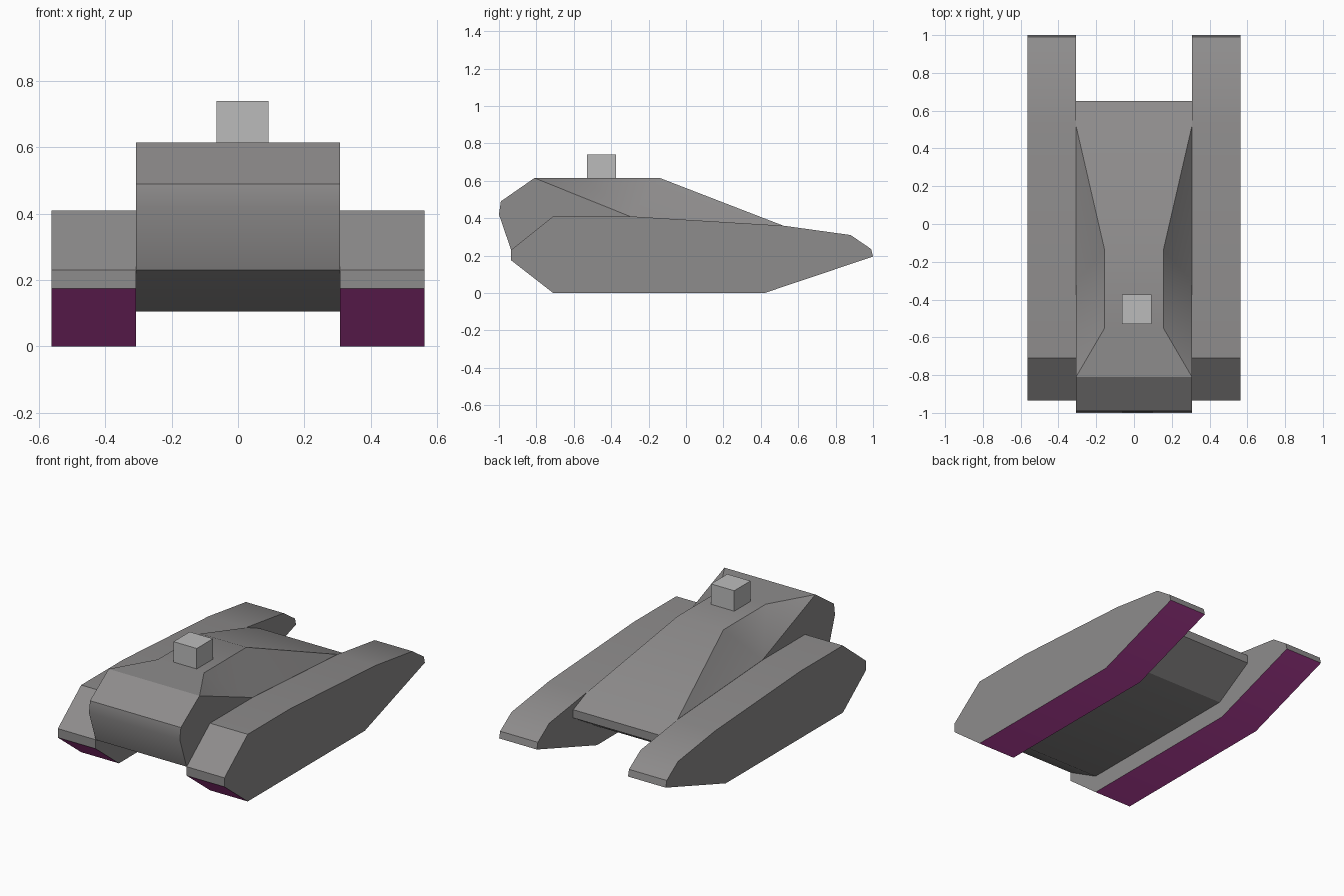
import bpy, bmesh, math

cube = bpy.data.objects.get("Cube")
if cube:
    bpy.data.objects.remove(cube, do_unlink=True)


def material(name, rgb):
    m = bpy.data.materials.new(name)
    m.use_nodes = True
    m.diffuse_color = (*rgb, 1)
    m.node_tree.nodes["Principled BSDF"].inputs["Base Color"].default_value = (*rgb, 1)
    return m


grey = material("armour_grey", (0.27, 0.262, 0.262))
purple = material("underside_purple", (0.55, 0.06, 0.4))
pale = material("pale_grey", (0.5, 0.5, 0.5))


def finish(bm, name, mats):
    bmesh.ops.recalc_face_normals(bm, faces=bm.faces)
    mesh = bpy.data.meshes.new(name)
    bm.to_mesh(mesh)
    bm.free()
    for m in mats:
        mesh.materials.append(m)
    ob = bpy.data.objects.new(name, mesh)
    bpy.context.collection.objects.link(ob)
    bpy.ops.object.select_all(action="DESELECT")
    ob.select_set(True)
    bpy.context.view_layer.objects.active = ob
    bpy.ops.object.shade_smooth_by_angle(angle=math.radians(30))
    return ob


def belt(bm, stations):
    """Skin a closed loop of (y, z, x_min, x_max) stations across x."""
    lo = [bm.verts.new((a, y, z)) for y, z, a, b in stations]
    hi = [bm.verts.new((b, y, z)) for y, z, a, b in stations]
    n = len(stations)
    faces = [bm.faces.new((lo[i], lo[(i + 1) % n], hi[(i + 1) % n], hi[i]))
             for i in range(n)]
    return lo, hi, faces


# Track pods: side profile swept across their width, running faces in purple
POD = [(-0.71, 0), (0.42, 0), (1, 0.195), (0.99, 0.235), (0.88, 0.31), (0.52, 0.36),
       (-0.3, 0.41), (-0.71, 0.41), (-0.935, 0.23), (-0.935, 0.175)]
for side, inner, outer in (("left", 0.308, 0.563), ("right", -0.563, -0.308)):
    bm = bmesh.new()
    lo, hi, _ = belt(bm, [(y, z, inner, outer) for y, z in POD])
    bm.faces.new(lo)
    bm.faces.new(hi)
    bm.normal_update()
    bmesh.ops.recalc_face_normals(bm, faces=bm.faces)
    for f in bm.faces:
        f.material_index = int(f.normal.z < -0.5)
    finish(bm, side + "_track_pod", [grey, purple])

# Hull: a full-width belt whose roof pinches in at the waist
W, WAIST = 0.307, 0.155
HULL = [(-0.81, 0.615, W), (-0.99, 0.49, W), (-1, 0.42, W), (-0.935, 0.23, W),
        (-0.71, 0.105, W), (0.4, 0.105, W), (0.65, 0.255, W), (0.65, 0.305, W),
        (0.52, 0.36, W), (-0.14, 0.615, WAIST), (-0.55, 0.615, WAIST)]
bm = bmesh.new()
lo, hi, _ = belt(bm, [(y, z, -w, w) for y, z, w in HULL])
for edge, x in ((lo, -W), (hi, W)):
    low = bm.verts.new((x, -0.3, 0.41))
    bm.faces.new(edge[:9] + [low])                  # flat side
    rim = [edge[0], edge[10], edge[9], edge[8]]     # sloped shoulder
    for a, b in zip(rim, rim[1:]):
        bm.faces.new((a, b, low))
finish(bm, "hull", [grey])

# Small roof box, slightly off centre
bm = bmesh.new()
bmesh.ops.create_cube(bm, size=1)
bmesh.ops.scale(bm, vec=(0.157, 0.157, 0.125), verts=bm.verts)
bmesh.ops.translate(bm, vec=(0.014, -0.452, 0.6775), verts=bm.verts)
finish(bm, "roof_box", [pale])
